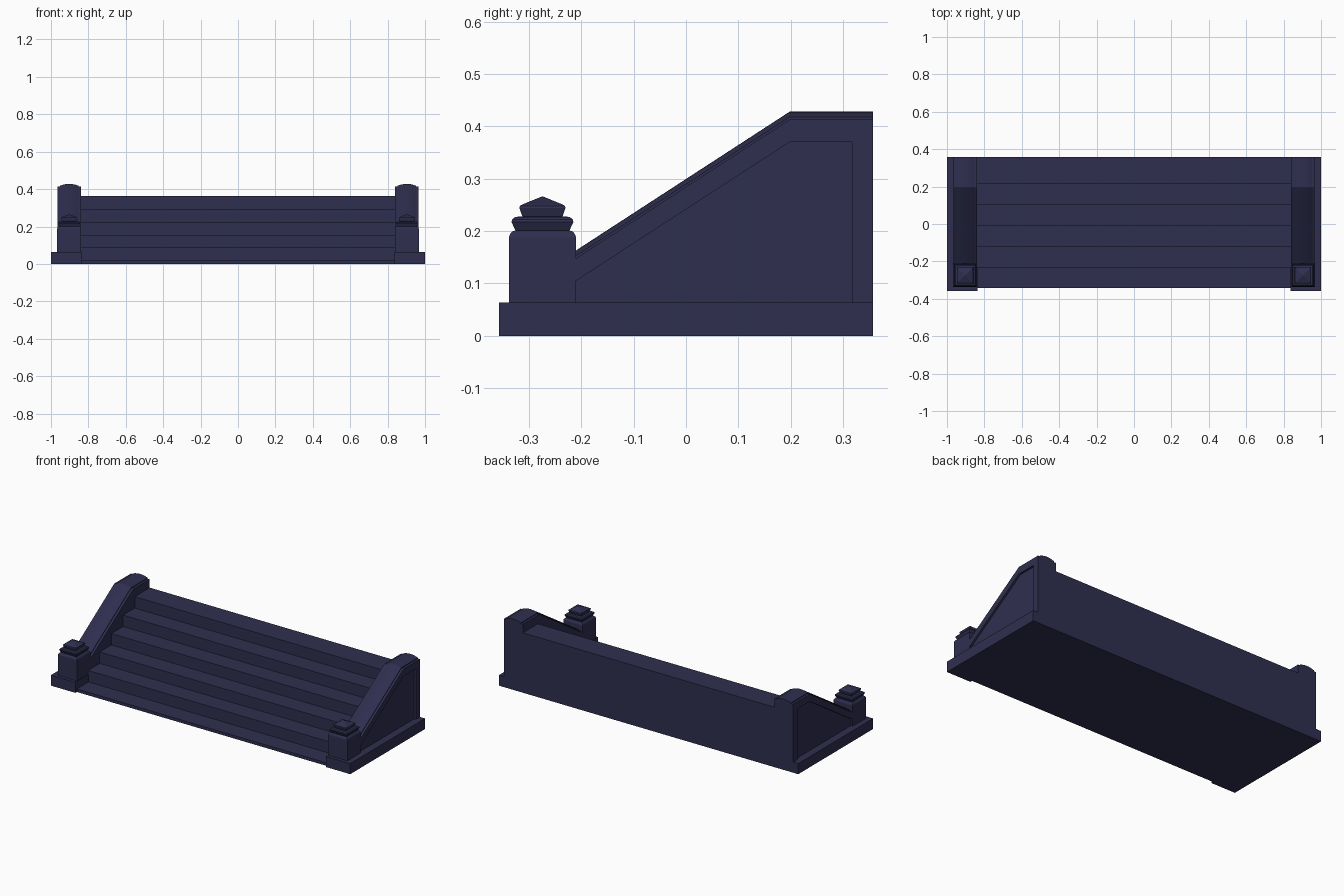
import bpy, bmesh, math

cube = bpy.data.objects.get("Cube")
if cube:
    bpy.data.objects.remove(cube, do_unlink=True)

# Single dark stone colour
stone = bpy.data.materials.new("dark_navy_stone")
stone.use_nodes = True
colour = (0.028, 0.028, 0.08, 1)
stone.diffuse_color = colour
stone.node_tree.nodes["Principled BSDF"].inputs["Base Color"].default_value = colour


def loft(name, rings, mirror=True):
    """Join equal-length closed rings into a capped solid."""
    bm = bmesh.new()
    loops = [[bm.verts.new(p) for p in ring] for ring in rings]
    n = len(loops[0])
    for a, b in zip(loops, loops[1:]):
        for i in range(n):
            j = (i + 1) % n
            bm.faces.new((a[i], a[j], b[j], b[i]))
    bm.faces.new(loops[0])
    bm.faces.new(loops[-1])
    bmesh.ops.recalc_face_normals(bm, faces=bm.faces)
    mesh = bpy.data.meshes.new(name)
    bm.to_mesh(mesh)
    bm.free()
    mesh.materials.append(stone)
    ob = bpy.data.objects.new(name, mesh)
    bpy.context.collection.objects.link(ob)
    if mirror:
        ob.modifiers.new("both_sides", "MIRROR").use_clip = False
    return ob


def extrude_x(name, profile, x0, x1, mirror=True):
    return loft(name, [[(x, y, z) for y, z in profile] for x in (x0, x1)], mirror)


BACK, KINK, FOOT = 0.357, 0.198, -0.21
INNER, OUTER = 0.84, 0.966
MID = (INNER + OUTER) / 2
PLINTH = 0.064

# Flight of six steps
first_y, run, first_z, rise = -0.343, 0.1115, 0.018, 0.0688
profile = [(BACK, 0), (first_y, 0)]
for i in range(6):
    z = first_z + i * rise
    profile += [(first_y + i * run, z), (first_y + min(i + 1, 5) * run if i < 5 else BACK, z)]
extrude_x("steps", profile, -INNER, INNER, mirror=False)

# Plinths under the side walls
extrude_x("plinths", [(-BACK, 0), (BACK, 0), (BACK, PLINTH), (-BACK, PLINTH)], 0.837, 1.0)

# Sloping side walls, with a raised frame around the sunken outer panel
top = [(FOOT, 0.148), (KINK, 0.413), (BACK, 0.413)]
extrude_x("side_walls", [(FOOT, PLINTH)] + top + [(BACK, PLINTH)], INNER, OUTER - 0.012)
extrude_x("panel_frames", [(FOOT, 0.105)] + top + [
    (BACK, PLINTH), (0.317, PLINTH), (0.317, 0.37), (KINK, 0.37)], OUTER - 0.012, OUTER)

# Rounded coping with a small lip along each edge
half = (OUTER - INNER) / 2
arch = [(-half, 0), (-0.049, 0), (-0.049, 0.005)]
for i in range(1, 8):
    t = i / 4 - 1
    arch.append((0.049 * t, 0.005 + 0.01 * (1 - t * t)))
arch += [(0.049, 0.005), (0.049, 0), (half, 0)]
# Close the underside just inside the wall
arch += [(half - 0.02, -0.006), (-half + 0.02, -0.006)]
coping = loft("copings", [[(MID + dx, y, z + dz) for dx, dz in arch] for y, z in top])
bpy.ops.object.select_all(action="DESELECT")
coping.select_set(True)
bpy.context.view_layer.objects.active = coping
bpy.ops.object.shade_smooth_by_angle(angle=math.radians(25))


# Square newel posts and stepped caps, as (half width, height) outlines
def square_turned(name, outline):
    corners = ((-1, -1), (1, -1), (1, 1), (-1, 1))
    return loft(name, [[(MID + sx * w, -0.274 + sy * w, z) for sx, sy in corners]
                       for w, z in outline])


square_turned("posts", [(0.064, PLINTH), (0.064, 0.188), (0.062, 0.194),
                        (0.058, 0.199), (0.052, 0.201)])
square_turned("lower_caps", [(0.051, 0.2), (0.059, 0.217), (0.058, 0.222),
                             (0.052, 0.227), (0.04, 0.228)])
square_turned("upper_caps", [(0.038, 0.227), (0.044, 0.244), (0.043, 0.248),
                             (0.038, 0.251), (0.001, 0.266)])
